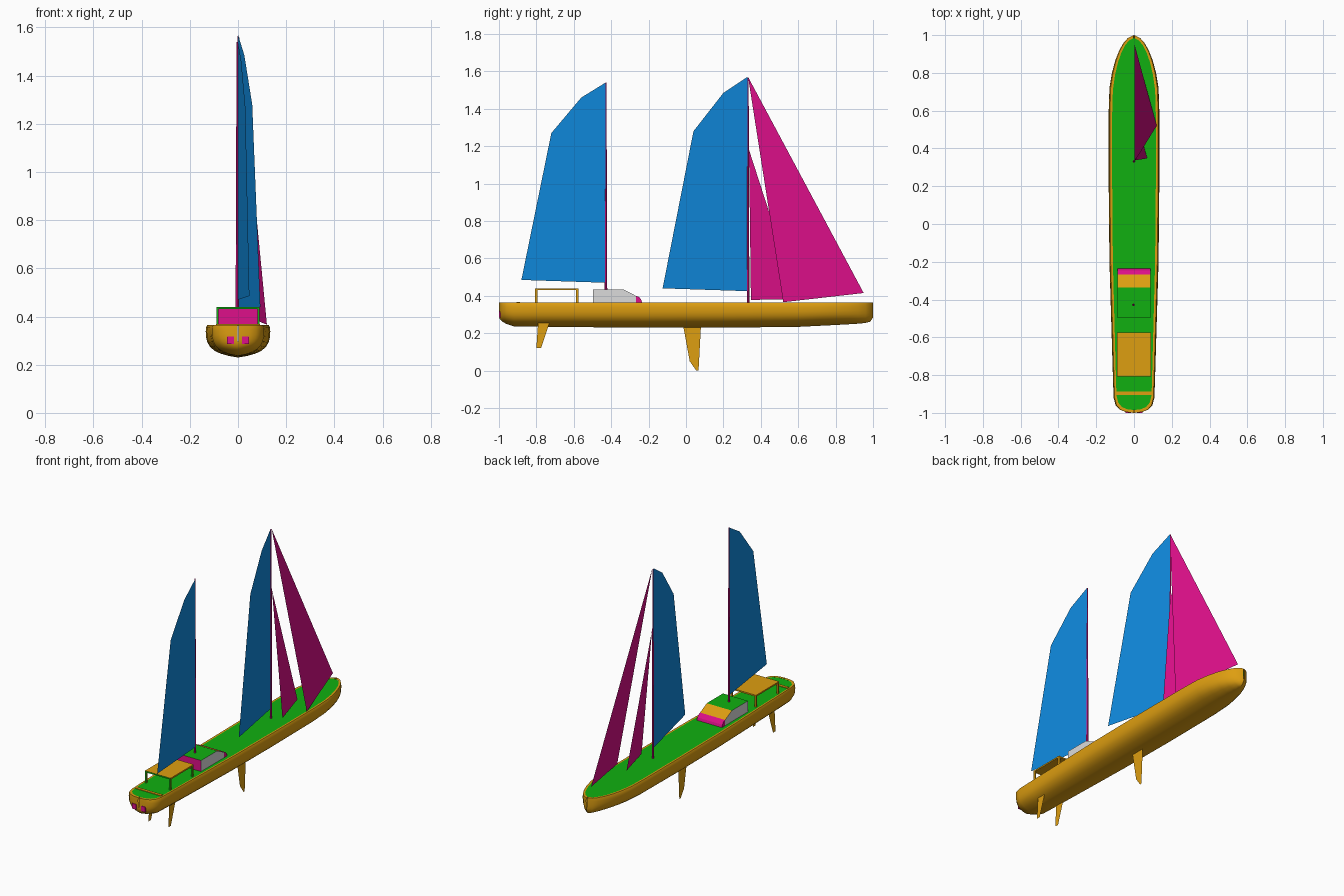
import bpy, bmesh, math

if "Cube" in bpy.data.objects:
    bpy.data.objects.remove(bpy.data.objects["Cube"])


def make_mat(name, rgb):
    m = bpy.data.materials.new(name)
    lin = [c / 12.92 if c <= 0.04 else ((c + 0.055) / 1.055) ** 2.4 for c in rgb]
    m.diffuse_color = (*lin, 1)
    m.use_nodes = True
    m.node_tree.nodes["Principled BSDF"].inputs["Base Color"].default_value = m.diffuse_color
    return m


GOLD = make_mat("gold", (0.87, 0.62, 0.065))
GREEN = make_mat("green", (0.065, 0.69, 0.065))
PINK = make_mat("magenta", (0.87, 0.06, 0.54))
BLUE = make_mat("blue", (0.06, 0.54, 0.87))
GREY = make_mat("light_grey", (0.86, 0.86, 0.86))


def mesh_obj(name, verts, faces, mats, rule=None, fix=True):
    me = bpy.data.meshes.new(name)
    me.from_pydata(verts, [], faces)
    bm = bmesh.new()
    bm.from_mesh(me)
    bmesh.ops.remove_doubles(bm, verts=bm.verts, dist=1e-5)
    if fix:
        bmesh.ops.recalc_face_normals(bm, faces=bm.faces)
    bm.normal_update()
    if rule:
        for f in bm.faces:
            f.material_index = rule(f)
    bm.to_mesh(me)
    bm.free()
    for m in mats:
        me.materials.append(m)
    ob = bpy.data.objects.new(name, me)
    bpy.context.collection.objects.link(ob)
    return ob


def sheet(name, pts, mat):
    """Flat single-face part."""
    return mesh_obj(name, pts, [tuple(range(len(pts)))], [mat], fix=False)


def prism(name, profile, x, mats, rule=None):
    """Extrude a (y, z) profile from -x to x."""
    n = len(profile)
    v = [(-x, y, z) for y, z in profile] + [(x, y, z) for y, z in profile]
    f = [tuple(range(n)), tuple(range(n, 2 * n))]
    f += [(i, (i + 1) % n, (i + 1) % n + n, i + n) for i in range(n)]
    return mesh_obj(name, v, f, mats, rule)


def box(name, lo, hi, mats, rule=None):
    v = [(x, y, z) for x in (lo[0], hi[0]) for y in (lo[1], hi[1]) for z in (lo[2], hi[2])]
    f = [(0, 1, 3, 2), (4, 6, 7, 5), (0, 4, 5, 1), (2, 3, 7, 6), (0, 2, 6, 4), (1, 5, 7, 3)]
    return mesh_obj(name, v, f, mats, rule)


# Hull stations: (y, half width, keel line z)
TOP = 0.365
stations = [
    (-1.0, 0.002, 0.287), (-0.995, 0.045, 0.275), (-0.983, 0.075, 0.262),
    (-0.96, 0.097, 0.25), (-0.92, 0.108, 0.237), (-0.8, 0.112, 0.235),
    (-0.5, 0.121, 0.232), (-0.2, 0.13, 0.23), (0.2, 0.134, 0.23), (0.6, 0.134, 0.234),
    (0.72, 0.13, 0.24), (0.8, 0.117, 0.244), (0.87, 0.098, 0.248), (0.92, 0.078, 0.251),
    (0.96, 0.055, 0.255), (0.985, 0.032, 0.262), (1.0, 0.002, 0.285)]
# Cross-section as fractions of half width and depth
section = [(0, 0), (0.3, 0.05), (0.54, 0.12), (0.72, 0.2), (0.86, 0.32), (0.95, 0.46),
           (0.99, 0.62), (1, 0.8), (0.985, 0.94), (0.95, 1), (0.86, 0.995)]
full = [(-a, b) for a, b in reversed(section[1:])] + section
verts, faces = [], []
n = len(full)
for y, w, zb in stations:
    for i, (a, b) in enumerate(full):
        yy = y * 0.985 if i in (0, n - 1) else y
        verts.append((a * w, yy, zb + b * (TOP - zb)))
for s in range(len(stations) - 1):
    for i in range(n - 1):
        p = s * n + i
        faces.append((p, p + 1, p + n + 1, p + n))
hull = mesh_obj("hull", verts, faces, [GOLD])
bpy.context.view_layer.objects.active = hull
hull.select_set(True)
bpy.ops.object.shade_smooth_by_angle(angle=math.radians(40))
hull.select_set(False)

# Deck inside the gold rim
dv, df = [], []
for y, w, zb in stations:
    dv += [(-0.87 * w, y * 0.985, TOP - 0.001), (0.87 * w, y * 0.985, TOP - 0.001)]
for s in range(len(stations) - 1):
    df.append((2 * s, 2 * s + 1, 2 * s + 3, 2 * s + 2))
mesh_obj("deck", dv, df, [GREEN], fix=False)

# Keel and twin rudders, thin plates
sheet("keel", [(0, y, z) for y, z in
               [(-0.015, 0.24), (0.02, 0.05), (0.055, 0), (0.067, 0), (0.08, 0.24)]], GOLD)
for side, sx in (("left", -1), ("right", 1)):
    sheet("rudder_" + side, [(0.07 * sx, y, z) for y, z in
                             [(-0.79, 0.27), (-0.8, 0.12), (-0.775, 0.12), (-0.725, 0.27)]], GOLD)
    # Stern windows
    xs = sorted((0.017 * sx, 0.046 * sx))
    box("stern_window_" + side, (xs[0], -0.9995, 0.285), (xs[1], -0.992, 0.318), [PINK])


# Cabin: grey sides, green roof, gold windscreen, magenta back
def cabin_rule(f):
    nx, ny, nz = f.normal
    if abs(nx) > 0.5:
        return 0
    if ny < -0.5:
        return 1
    return 2 if nz > 0.98 else 3


prism("cabin", [(-0.497, 0.362), (-0.497, 0.434), (-0.335, 0.434), (-0.268, 0.4), (-0.268, 0.362)],
      0.088, [GREY, PINK, GREEN, GOLD], cabin_rule)
prism("cabin_nose", [(-0.268, 0.362), (-0.268, 0.4), (-0.25, 0.393), (-0.24, 0.38), (-0.234, 0.362)],
      0.088, [PINK])


# Cockpit canopy on four posts, green on the aft faces
def aft_green(f):
    return 1 if f.normal.y < -0.5 else 0


box("canopy_roof", (-0.09, -0.807, 0.431), (0.09, -0.575, 0.44), [GOLD, GREEN], aft_green)
for x in (-0.085, 0.085):
    for y in (-0.801, -0.581):
        box("canopy_post", (x - 0.005, y - 0.006, 0.362), (x + 0.005, y + 0.006, 0.432),
            [GOLD, GREEN], aft_green)

# Traveller bar across the aft deck
box("aft_bar", (-0.092, -0.905, 0.36), (0.092, -0.887, 0.368), [GOLD])

# Masts
for name, x, y, z0, z1 in (("main_mast", 0, 0.332, 0.36, 1.565), ("mizzen_mast", -0.003, -0.428, 0.43, 1.54)):
    bpy.ops.mesh.primitive_cone_add(vertices=8, radius1=0.007, radius2=0.003, depth=z1 - z0,
                                    location=(x, y, (z0 + z1) / 2))
    mast = bpy.context.object
    mast.name = name
    mast.data.materials.append(PINK)


# Fore-and-aft sails, swung slightly to the right side
def swung_sail(name, mast_y, slope, pts):
    sheet(name, [((mast_y - y) * slope, y, z) for y, z in pts], BLUE)


swung_sail("main_sail", 0.328, 0.205,
           [(0.328, 1.57), (0.2, 1.485), (0.04, 1.28), (-0.125, 0.44), (0.328, 0.425)])
swung_sail("mizzen_sail", -0.43, 0.105,
           [(-0.43, 1.54), (-0.56, 1.46), (-0.72, 1.27), (-0.88, 0.485), (-0.43, 0.47)])

# Head sails
sheet("jib", [(0.004, 0.332, 1.57), (0.12, 0.52, 0.366), (0.003, 0.95, 0.415)], PINK)
sheet("stay_sail", [(0.003, 0.337, 1.18), (0.07, 0.347, 0.378), (0.002, 0.595, 0.383)], PINK)
